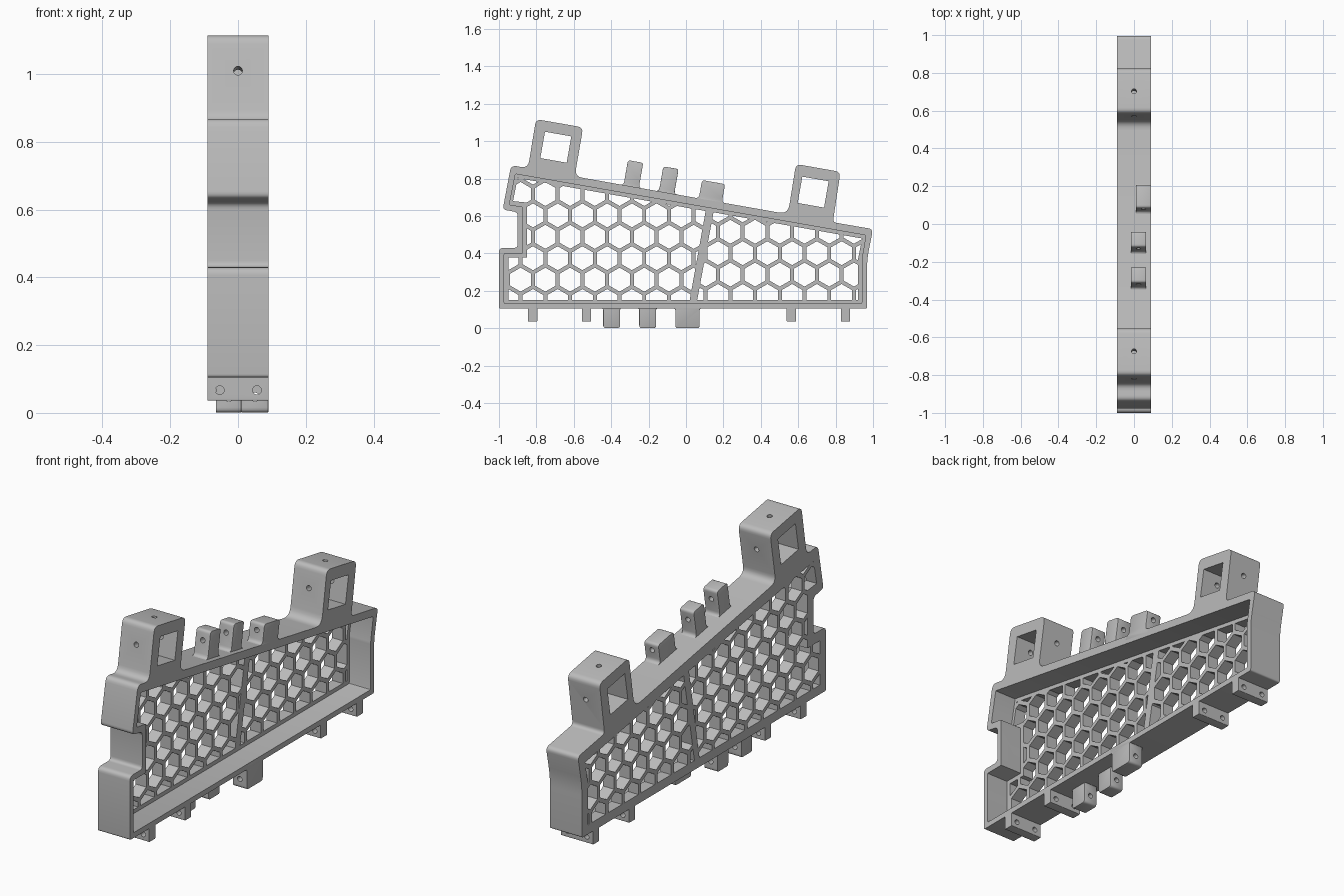
import bpy, bmesh, math
from mathutils import Vector, Matrix

cube = bpy.data.objects.get("Cube")
if cube:
    bpy.data.objects.remove(cube, do_unlink=True)

grey = bpy.data.materials.new("grey plastic")
grey.use_nodes = True
grey.diffuse_color = (0.5, 0.5, 0.5, 1)
grey.node_tree.nodes["Principled BSDF"].inputs["Base Color"].default_value = (0.5, 0.5, 0.5, 1)

HALF = 0.09            # half thickness of the frame
PANEL = -0.03          # inner face of the honeycomb panel
TILT = math.radians(-10)


def rounded(points, radius=0.0, steps=5):
    """Round the corners of a (y, z[, r]) polygon."""
    out = []
    for i, p in enumerate(points):
        c = Vector(p[:2])
        r = p[2] if len(p) > 2 else radius
        a = Vector(points[i - 1][:2]) - c
        b = Vector(points[(i + 1) % len(points)][:2]) - c
        if r <= 0:
            out.append(c)
            continue
        a, b = c + a.normalized() * r, c + b.normalized() * r
        for k in range(steps + 1):
            t = k / steps
            out.append(a * (1 - t) ** 2 + c * 2 * t * (1 - t) + b * t * t)
    return out


def add_prism(bm, pts, x0, x1):
    low = [bm.verts.new((x0, p[0], p[1])) for p in pts]
    high = [bm.verts.new((x1, p[0], p[1])) for p in pts]
    bm.faces.new(low)
    bm.faces.new(high[::-1])
    for i in range(len(pts)):
        j = (i + 1) % len(pts)
        bm.faces.new((low[j], low[i], high[i], high[j]))


def add_drill(bm, centre, axis, length, radius=0.013):
    turn = Vector(axis).to_track_quat('Z', 'Y').to_matrix().to_4x4()
    bmesh.ops.create_cone(bm, cap_ends=True, segments=16, radius1=radius, radius2=radius,
                          depth=length, matrix=Matrix.Translation(centre) @ turn)


def make(name, bm):
    bmesh.ops.recalc_face_normals(bm, faces=bm.faces)
    mesh = bpy.data.meshes.new(name)
    bm.to_mesh(mesh)
    bm.free()
    mesh.materials.append(grey)
    ob = bpy.data.objects.new(name, mesh)
    bpy.context.collection.objects.link(ob)
    return ob


def prism(name, pts, x0, x1):
    bm = bmesh.new()
    add_prism(bm, pts, x0, x1)
    return make(name, bm)


def apply(ob):
    bpy.ops.object.select_all(action='DESELECT')
    ob.select_set(True)
    bpy.context.view_layer.objects.active = ob
    for m in list(ob.modifiers):
        bpy.ops.object.modifier_apply(modifier=m.name)


def boolean(ob, cutter, operation='DIFFERENCE'):
    m = ob.modifiers.new("cut", 'BOOLEAN')
    m.operation, m.object, m.solver = operation, cutter, 'EXACT'
    apply(ob)
    bpy.data.objects.remove(cutter, do_unlink=True)


def smooth(ob):
    bpy.ops.object.select_all(action='DESELECT')
    ob.select_set(True)
    bpy.context.view_layer.objects.active = ob
    bpy.ops.object.shade_smooth_by_angle(angle=math.radians(35))


def tilted(y, z, dy, dz, tilt=TILT):
    """Point offset from (y, z) in the sloping frame."""
    c, s = math.cos(tilt), math.sin(tilt)
    return (y + dy * c - dz * s, z + dy * s + dz * c)


def slope(y):
    return 0.706 - 0.1766 * y


# frame: side silhouette with both square towers
outline = [(-1, .105, .01), (-1, .43, .025), (-.9, .43, .02), (-.9, .62, .02), (-.98, .635, .02),
           (-.935, .872, .03), (-.845, .855, .04), (-.802, 1.118, .03), (-.55, 1.074, .03),
           (-.595, .812, .04), (.545, .61, .05), (.588, .878, .03), (.826, .836, .03),
           (.785, .567, .02), (1, .53, .025), (.968, .37, .05), (.968, .105, .01)]
frame = prism("frame", rounded(outline), -HALF, HALF)

# open recess on the left side
recess = [(-.972, .132), (-.972, .4), (-.872, .4), (-.872, .65), (-.945, .66), (-.912, .825),
          (.962, .497), (.94, .37), (.94, .132)]
boolean(frame, prism("recess_cutter", rounded(recess, .006, 2), PANEL, .2))

# honeycomb openings, clipped to the panel on each side of the slanted rib
PITCH = 0.1322
ROW = PITCH * math.sqrt(3) / 2
HEX_R = 0.111 / math.sqrt(3)
rear = [(-.95, .152), (-.95, .378), (-.85, .378), (-.85, .672), (-.925, .68), (-.9, .803),
        (.105, .627), (.02, .152)]
fore = [(.06, .152), (.147, .62), (.942, .48), (.92, .37), (.92, .152)]
for region, y0, z0 in ((rear, -.752, .26), (fore, .237, .287)):
    bm = bmesh.new()
    for row in range(-2, 6):
        for col in range(-9, 9):
            cy = y0 + (col + 0.5 * (row % 2)) * PITCH
            cz = z0 + row * ROW
            add_prism(bm, [(cy + HEX_R * math.sin(k * math.pi / 3),
                            cz + HEX_R * math.cos(k * math.pi / 3)) for k in range(6)], -.2, .05)
    cells = make("honeycomb_cutter", bm)
    boolean(cells, prism("region_cutter", region, -.15, 0), 'INTERSECT')
    boolean(frame, cells)

# square windows and screw holes of the towers
drills = bmesh.new()
for cy, cz in ((-.696, .968), (.68, .728)):
    s = .0715
    window = [tilted(cy, cz, a * s, b * s) for a, b in ((-1, -1), (1, -1), (1, 1), (-1, 1))]
    boolean(frame, prism("window_cutter", window, -.2, .2))
    along = tilted(0, 0, 1, 0)
    up = tilted(0, 0, 0, 1)
    for sign in (-1, 1):
        p = tilted(cy, cz, sign * .1, .02)
        add_drill(drills, (0, *p), (0, *along), .1)
    p = tilted(cy, cz, 0, .1)
    add_drill(drills, (0, *p), (0, *up), .1)
boolean(frame, make("drill_cutter", drills))
smooth(frame)


def lug(name, y, z, width, height, x0, x1, tilt, holes, flare=.02, corner=.015, bevel=.008):
    """Lug rising from (y, z) along the tilted up axis, drilled along its width."""
    w = width / 2
    shape = [(-w - flare, -.02, 0), (-w - flare, 0, 0), (-w, 0, flare), (-w, height, corner),
             (w, height, corner), (w, 0, flare), (w + flare, 0, 0), (w + flare, -.02, 0)]
    if not flare:
        shape = [(-w, -.02, 0), (-w, height, corner), (w, height, corner), (w, -.02, 0)]
    pts = [(*tilted(y, z, p[0], p[1], tilt), p[2]) for p in shape]
    ob = prism(name, rounded(pts, 0, 4), x0, x1)
    if bevel:
        m = ob.modifiers.new("soft edges", 'BEVEL')
        m.width, m.segments, m.limit_method = bevel, 2, 'ANGLE'
        m.angle_limit = math.radians(50)
        apply(ob)
    bm = bmesh.new()
    axis = tilted(0, 0, 1, 0, tilt)
    for hx, hz in holes:
        add_drill(bm, (hx, *tilted(y, z, 0, hz, tilt)), (0, *axis), width + .1)
    boolean(ob, make("lug_drill", bm))
    smooth(ob)


# cable lugs on the sloping top
for name, y, width, height, x0, x1 in (("top_lug_rear", -.293, .083, .136, -.016, .063),
                                       ("top_lug_middle", -.104, .083, .136, -.016, .063),
                                       ("top_lug_front", .13, .125, .1, .01, HALF)):
    lug(name, y, slope(y), width, height, x0, x1, TILT, [((x0 + x1) / 2, height * .62)])

# lugs under the base
for name, y, width, x0, x1 in (("base_lug_rear", -.398, .09, -.065, .01),
                               ("base_lug_middle", -.205, .09, -.065, .01),
                               ("base_lug_centre", .008, .13, .01, HALF)):
    lug(name, y, .107, width, .106, x0, x1, math.pi, [((x0 + x1) / 2, .06)], flare=.012)

# thin drilled feet
for i, y in enumerate((-.82, -.532, .563, .853)):
    lug("foot_%d" % (i + 1), y, .107, .05, .071, -HALF, HALF, math.pi,
        [(-.054, .04), (.056, .04)], flare=0, corner=.004, bevel=0)
